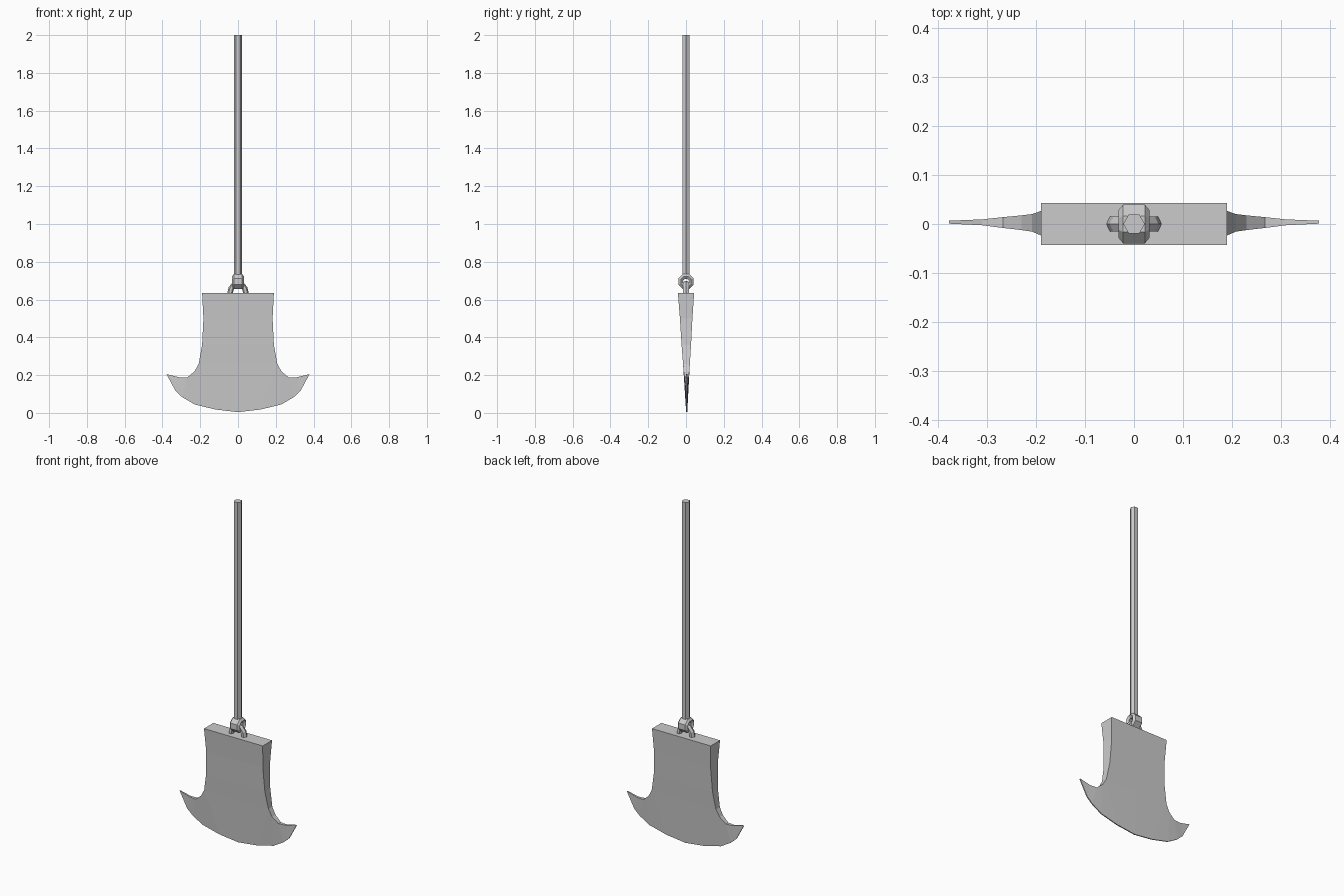
import bpy, bmesh
from math import sin, cos, pi

if "Cube" in bpy.data.objects:
    bpy.data.objects.remove(bpy.data.objects["Cube"])


def finish(name, bm):
    bmesh.ops.remove_doubles(bm, verts=bm.verts, dist=0.0004)
    bmesh.ops.recalc_face_normals(bm, faces=bm.faces)
    mesh = bpy.data.meshes.new(name)
    bm.to_mesh(mesh)
    bm.free()
    obj = bpy.data.objects.new(name, mesh)
    bpy.context.collection.objects.link(obj)
    return obj


def loft(name, rings, closed=False):
    """Skin equal-length rings of points; cap the ends unless closed."""
    bm = bmesh.new()
    vs = [[bm.verts.new(p) for p in r] for r in rings]
    n = len(vs[0])
    for a in range(len(vs) if closed else len(vs) - 1):
        r, s = vs[a], vs[(a + 1) % len(vs)]
        for i in range(n):
            bm.faces.new((r[i], r[(i + 1) % n], s[(i + 1) % n], s[i]))
    if not closed:
        bm.faces.new(vs[0])
        bm.faces.new(vs[-1])
    return finish(name, bm)


# Blade: (x, z, half thickness) rows of the neck, then upper and lower chains of the flare
neck = [(0.19, 0.635, 0.043), (0.183, 0.5, 0.033), (0.19, 0.36, 0.025), (0.208, 0.26, 0.018)]
upper = [(0, 0.26, 0.018), neck[-1], (0.23, 0.22, 0.015), (0.268, 0.188, 0.011),
         (0.31, 0.188, 0.006), (0.378, 0.205, 0.003)]
lower = [(0, 0.004, 0.003), (0.12, 0.018, 0.003), (0.23, 0.045, 0.003), (0.295, 0.083, 0.003),
         (0.33, 0.115, 0.003), (0.378, 0.204, 0.003)]

bm = bmesh.new()


def strip(chain_a, chain_b, rim_a, rim_b):
    """Front and back quads between two chains, plus rim walls where asked."""
    for i in range(len(chain_a) - 1):
        a, b, c, d = chain_a[i], chain_a[i + 1], chain_b[i + 1], chain_b[i]
        for mx in (1, -1):
            def pt(p, s):
                shift = 0.004 * (1 - p[2] / 0.043)
                return (mx * p[0], s * p[2] + shift, p[1])
            quads = [[pt(p, s) for p in (a, b, c, d)] for s in (1, -1)]
            if rim_a(i):
                quads.append([pt(a, 1), pt(b, 1), pt(b, -1), pt(a, -1)])
            if rim_b:
                quads.append([pt(d, 1), pt(c, 1), pt(c, -1), pt(d, -1)])
            for q in quads:
                bm.faces.new([bm.verts.new(p) for p in q])


strip(neck, [(0, z, t) for _, z, t in neck], lambda i: True, False)
strip(upper, lower, lambda i: i > 0, True)
# Flat top of the blade
bm.faces.new([bm.verts.new((x, y, 0.635)) for x, y in
              ((-0.19, -0.043), (0, -0.043), (0.19, -0.043), (0.19, 0.043), (0, 0.043), (-0.19, 0.043))])
bmesh.ops.remove_doubles(bm, verts=bm.verts, dist=0.0004)
bmesh.ops.dissolve_degenerate(bm, dist=0.0004, edges=bm.edges)
finish("blade", bm)

# Hexagonal pole
loft("pole", [[(0.022 * cos(k * pi / 3), 0.022 * sin(k * pi / 3), z) for k in range(6)]
              for z in (0.718, 2.0)])

# Faceted ring at the pole's lower end, lying in the YZ plane
section = [(-0.022, 0.043), (0.022, 0.043), (0.032, 0.03), (0.022, 0.016), (-0.022, 0.016), (-0.032, 0.03)]
loft("pole_ring", [[(x, r * cos(a), 0.695 + r * sin(a)) for x, r in section]
                   for a in [k * pi / 4 + pi / 8 for k in range(8)]], closed=True)

# Arched shackle on the blade, passing through the ring
rings = []
for k in range(7):
    a = k * pi / 6
    rings.append([((0.042 + 0.015 * cos(b)) * cos(a), 0.018 * sin(b),
                   0.632 + (0.055 + 0.013 * cos(b)) * sin(a))
                  for b in [j * pi / 3 for j in range(6)]])
loft("blade_shackle", rings)
